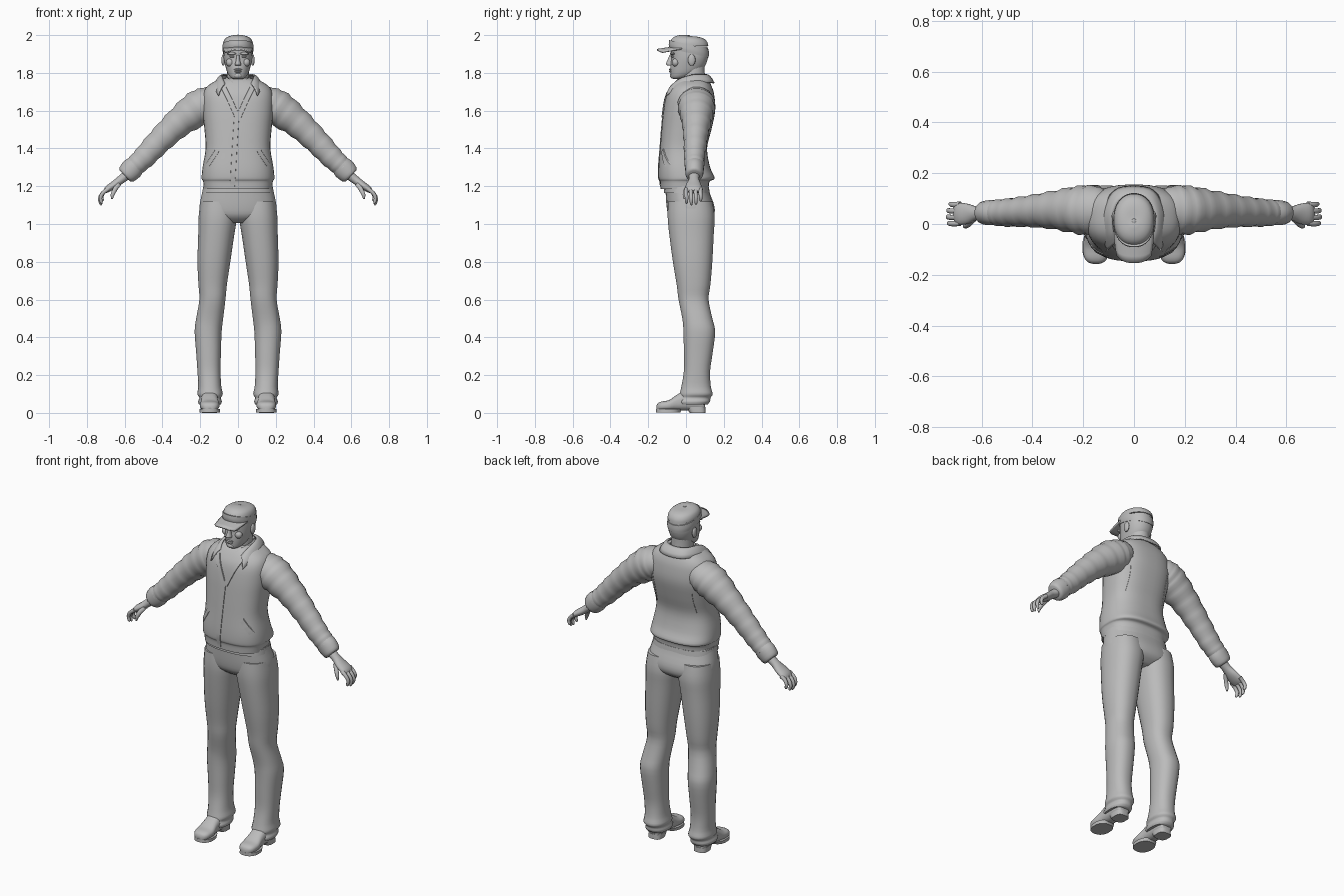
import bpy, bmesh, math
from mathutils import Vector
from mathutils.bvhtree import BVHTree

cube = bpy.data.objects.get("Cube")
if cube:
    bpy.data.objects.remove(cube, do_unlink=True)

grey = bpy.data.materials.new("plain grey")
grey.use_nodes = True
colour = (0.5, 0.5, 0.5, 1)
grey.diffuse_color = colour
grey.node_tree.nodes["Principled BSDF"].inputs["Base Color"].default_value = colour


def build(name, rows, closed=True, side=1, solid=0, angle=50):
    """Skin rows of points into a smooth shaded object."""
    bm = bmesh.new()
    vs = [[bm.verts.new((p[0] * side, p[1], p[2])) for p in row] for row in rows]
    n = len(vs[0])
    for a, b in zip(vs, vs[1:]):
        for i in range(n if closed else n - 1):
            j = (i + 1) % n
            bm.faces.new((a[i], a[j], b[j], b[i]))
    if closed:
        bm.faces.new(vs[0])
        bm.faces.new(vs[-1])
    bmesh.ops.recalc_face_normals(bm, faces=bm.faces)
    mesh = bpy.data.meshes.new(name)
    bm.to_mesh(mesh)
    bm.free()
    mesh.materials.append(grey)
    ob = bpy.data.objects.new(name, mesh)
    bpy.context.collection.objects.link(ob)
    bpy.ops.object.select_all(action="DESELECT")
    ob.select_set(True)
    bpy.context.view_layer.objects.active = ob
    bpy.ops.object.shade_smooth_by_angle(angle=math.radians(angle))
    if solid:
        mod = ob.modifiers.new("thickness", "SOLIDIFY")
        mod.thickness, mod.offset = solid, 0
    return ob


def spline(keys, steps=3):
    """Smooth interpolation through tuples of numbers."""
    out = []
    last = len(keys) - 1
    for i in range(last):
        a, b, c, d = (keys[max(0, min(last, k))] for k in range(i - 1, i + 3))
        for s in range(steps):
            t = s / steps
            out.append(tuple(q + t / 2 * (r - p + t * (2 * p - 5 * q + 4 * r - w
                       + t * (3 * (q - r) + w - p))) for p, q, r, w in zip(a, b, c, d)))
    return out + [keys[-1]]


def oval(n, power):
    for i in range(n):
        a = 2 * math.pi * (i + 0.5) / n
        yield tuple(math.copysign(abs(f) ** (2 / power), f) for f in (math.cos(a), math.sin(a)))


def stack(name, keys, n=28, power=2.3, tilt=0, side=1, steps=3):
    """Upright form; keys are x min, x max, y min, y max, z."""
    rows = []
    for x0, x1, y0, y1, z in spline(keys, steps):
        rows.append([((x0 + x1) / 2 + (x1 - x0) / 2 * u, (y0 + y1) / 2 + (y1 - y0) / 2 * v,
                      z + tilt * v) for u, v in oval(n, power)])
    return build(name, rows, side=side)


def both(keys):
    return [(-k[0],) + tuple(k) for k in keys]


def tube(name, keys, side=1, n=16, steps=3, ripple=0):
    """Limb along a path; keys are x, y, z, depth radius, height radius."""
    path = spline(keys, steps)
    rows = []
    for i, (x, y, z, rd, rh) in enumerate(path):
        a, b = path[max(0, i - 1)], path[min(len(path) - 1, i + 1)]
        d = Vector((b[0] - a[0], 0, b[2] - a[2])).normalized()
        up = Vector((-d.z, 0, d.x))
        k = 1 + ripple * math.sin(i * 2.1) * min(1, i / 10)
        rows.append([Vector((x, y + rd * k * v, z)) + up * rh * k * u for u, v in oval(n, 2)])
    return build(name, rows, side=side)


def blob(name, centre, size, side=1):
    rows = []
    for i in range(1, 10):
        a = math.pi * i / 10
        rows.append([(centre[0] + size[0] * math.sin(a) * u, centre[1] + size[1] * math.sin(a) * v,
                      centre[2] + size[2] * math.cos(a)) for u, v in oval(14, 2)])
    return build(name, rows, side=side)


# Jacket body
jacket = stack("jacket", both([
    (.18, -.135, .12, 1.185), (.185, -.138, .125, 1.225), (.193, -.146, .152, 1.242),
    (.188, -.146, .128, 1.3), (.172, -.138, .112, 1.4), (.178, -.13, .135, 1.5),
    (.188, -.12, .155, 1.6), (.186, -.105, .15, 1.68), (.165, -.08, .137, 1.727),
    (.11, -.05, .118, 1.762), (.07, -.025, .1, 1.772)]), n=40, power=2.6, steps=4)
skin = BVHTree.FromPolygons([v.co for v in jacket.data.vertices],
                            [p.vertices for p in jacket.data.polygons])


def ribbon(name, points, width, lift=.005, face=-1, side=1):
    """Raised strip laid on the jacket; points are x, z."""
    path = spline(points, 8)
    rows = []
    for i, (x, z) in enumerate(path):
        a, b = path[max(0, i - 1)], path[min(len(path) - 1, i + 1)]
        d = Vector((b[0] - a[0], b[1] - a[1])).normalized()
        row = []
        for w, h in ((-1, -.003), (-.9, lift), (.9, lift), (1, -.003)):
            px, pz = x - d.y * w * width, z + d.x * w * width
            hit = skin.ray_cast(Vector((px, face, pz)), Vector((0, -face, 0)))[0]
            row.append((px, (hit.y if hit else 0) + face * h, pz))
        rows.append(row)
    build(name, rows, closed=False, side=side, angle=30)


# Jacket front, seams and pockets
ribbon("zip_flap", [(-.005, 1.6), (-.015, 1.45), (-.03, 1.2)], .014, .003)
for side, label in ((1, "left"), (-1, "right")):
    ribbon(label + "_lapel", [(.075, 1.72), (.045, 1.66), (.005, 1.57)], .014, .006, side=side)
    ribbon(label + "_pocket", [(.11, 1.39), (.135, 1.35), (.162, 1.31)], .012, .005, side=side)
    ribbon(label + "_back_seam", [(.13, 1.62), (.122, 1.52), (.128, 1.42)], .004, .002, 1, side)

# Turned down collar and shirt collar
inner = [(.068, -.065, 1.74), (.08, -.03, 1.768), (.083, .03, 1.787), (.06, .085, 1.79), (0, .105, 1.79)]
outer = [(.104, -.105, 1.68), (.122, -.04, 1.72), (.12, .05, 1.742), (.078, .13, 1.748), (0, .148, 1.745)]


def mirrored(points):
    return spline(points + [(-x, y, z) for x, y, z in reversed(points[:-1])], 4)


rows = [[Vector(a).lerp(Vector(b), t) + Vector((0, 0, .012 * math.sin(t * math.pi)))
         for a, b in zip(mirrored(inner), mirrored(outer))] for t in (0, .25, .5, .75, 1)]
build("jacket_collar", rows, closed=False, solid=.008)
low = [(.012, -.088, 1.7), (.055, -.05, 1.735), (.07, .03, 1.745), (.05, .09, 1.75), (0, .105, 1.75)]
rows = [mirrored(low), mirrored([(x * .9, y * .9 + .01, z + .035) for x, y, z in low])]
build("shirt_collar", rows, closed=False, solid=.006)

# Trousers
stack("trouser_seat", both([
    (.184, -.11, .118, 1.2), (.192, -.108, .128, 1.16), (.205, -.103, .152, 1.09),
    (.19, -.09, .145, 1.04), (.09, -.05, .1, 1.005)]), power=2.4)
stack("belt", both([(.186, -.116, .122, 1.195), (.19, -.117, .126, 1.165)]), power=2.5)

for side, label in ((1, "left"), (-1, "right")):
    stack(label + "_trouser_leg", [
        (.01, .2, -.095, .14, 1.12), (.004, .209, -.098, .153, 1.04), (.018, .211, -.09, .148, .95),
        (.04, .215, -.07, .14, .8), (.058, .21, -.05, .13, .68), (.066, .205, -.04, .12, .6),
        (.078, .222, -.02, .14, .5), (.086, .23, -.014, .155, .43), (.09, .222, -.012, .142, .32),
        (.092, .215, -.012, .128, .22), (.088, .211, -.025, .132, .14), (.08, .216, -.034, .142, .1),
        (.09, .205, -.038, .13, .08), (.085, .212, -.048, .128, .06), (.09, .207, -.04, .115, .045)],
        n=24, side=side)

    # Shoe upper, sole and heel
    rows = []
    for y, w, h in spline([(.1, .02, .06), (.092, .036, .08), (.05, .044, .11), (0, .045, .12),
                           (-.05, .046, .095), (-.09, .052, .068), (-.13, .047, .06),
                           (-.15, .032, .05), (-.157, .012, .035)]):
        rows.append([(.15 + w * u, y, .012 + (h - .012) * (v + 1) / 2) for u, v in oval(20, 2.6)])
    build(label + "_shoe", rows, side=side)
    stack(label + "_sole", [(.096, .204, -.158, -.03, .002), (.096, .204, -.158, -.02, .02)],
          side=side, steps=1)
    stack(label + "_heel", [(.11, .19, .02, .103, 0), (.11, .19, .0, .103, .03)],
          side=side, steps=1, power=3)

    # Wrinkled sleeve with cuff
    tube(label + "_sleeve", [
        (.09, .05, 1.665, .07, .06), (.15, .055, 1.645, .095, .085), (.215, .055, 1.61, .095, .095),
        (.315, .055, 1.535, .076, .078), (.415, .05, 1.44, .062, .067), (.5, .045, 1.35, .055, .06),
        (.555, .045, 1.3, .05, .052)], side, n=20, steps=5, ripple=.045)
    tube(label + "_cuff", [(.535, .045, 1.318, .05, .05), (.56, .045, 1.293, .05, .06),
         (.59, .044, 1.262, .046, .053), (.598, .044, 1.254, .036, .04)], side)

    # Hand
    tube(label + "_palm", [(.58, .044, 1.265, .03, .026), (.62, .042, 1.235, .027, .023),
         (.655, .04, 1.208, .04, .021), (.69, .04, 1.185, .044, .018), (.705, .04, 1.17, .036, .01)], side)
    for i, finger in enumerate(("index", "middle", "ring", "little")):
        y, s = .003 + i * .025, (.95, 1.05, 1, .8)[i]
        tube(f"{label}_{finger}_finger", [
            (.685, y, 1.187, .012, .012), (.685 + .03 * s, y - .002, 1.187 - .022 * s, .011, .011),
            (.685 + .045 * s, y, 1.187 - .05 * s, .01, .01), (.685 + .04 * s, y, 1.187 - .075 * s, .008, .008),
            (.685 + .036 * s, y, 1.187 - .083 * s, .003, .003)], side, n=8)
    tube(label + "_thumb", [(.63, .022, 1.215, .014, .015), (.65, .002, 1.185, .013, .013),
         (.664, -.008, 1.155, .01, .011), (.667, -.009, 1.132, .004, .004)], side, n=8)

    # Paired face parts
    blob(label + "_ear", (.078, .03, 1.868), (.01, .02, .031), side)
    blob(label + "_brow", (.033, -.072, 1.902), (.026, .014, .008), side)
    blob(label + "_eye", (.031, -.069, 1.886), (.014, .01, .006), side)
    blob(label + "_cheek", (.042, -.055, 1.855), (.022, .02, .022), side)

# Neck and head
stack("neck", both([(.068, -.05, .11, 1.68), (.06, -.035, .105, 1.74), (.058, -.028, .1, 1.8),
                    (.055, -.02, .1, 1.85)]), n=20, power=2)
stack("head", both([
    (.02, -.066, -.03, 1.767), (.04, -.078, .01, 1.776), (.056, -.082, .065, 1.8),
    (.067, -.083, .1, 1.835), (.075, -.078, .114, 1.87), (.077, -.079, .118, 1.9),
    (.076, -.08, .115, 1.94)]), power=2.2)
stack("nose", both([(.014, -.095, -.06, 1.838), (.017, -.107, -.06, 1.846), (.011, -.1, -.06, 1.865),
                    (.008, -.088, -.06, 1.895)]), n=12, power=2)
blob("upper_lip", (0, -.082, 1.818), (.024, .008, .005))
blob("lower_lip", (0, -.081, 1.808), (.02, .009, .006))
blob("chin", (0, -.07, 1.786), (.024, .016, .016))

# Cap with brim and button
stack("cap", both([(.079, -.087, .12, 1.905), (.082, -.092, .122, 1.925), (.081, -.09, .12, 1.95)]),
      tilt=-.024, power=2.2)
stack("cap_crown", both([(.08, -.089, .119, 1.945), (.078, -.084, .115, 1.963), (.068, -.07, .1, 1.982),
                         (.045, -.045, .07, 1.994), (.015, -.01, .025, 1.998)]), power=2.2, tilt=-.004)
rows = []
for i in range(6):
    t = i / 5
    rows.append([((.078 - .012 * t * t) * k / 6,
                  -.02 * (1 - t) - t * (.153 - .028 * abs(k / 6) ** 3),
                  1.943 - .02 * t - .014 * (k / 6) ** 2) for k in range(-6, 7)])
build("cap_brim", rows, closed=False, solid=.008)
blob("cap_button", (0, .012, 1.997), (.009, .009, .003))
